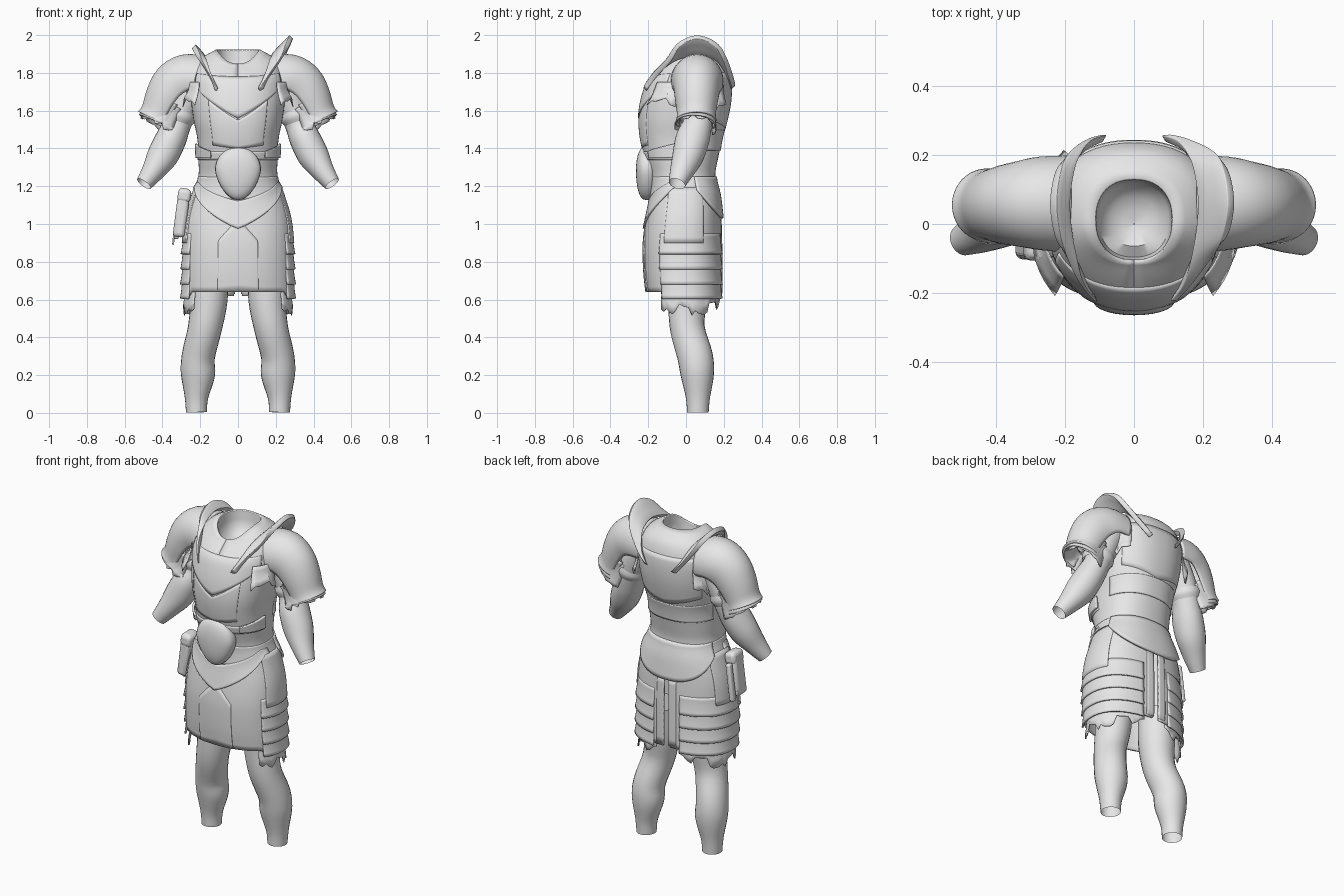
import bpy, bmesh, math, random
from mathutils import Vector

if "Cube" in bpy.data.objects:
    bpy.data.objects.remove(bpy.data.objects["Cube"])

random.seed(4)
grey = bpy.data.materials.new("plain_grey")
grey.diffuse_color = (0.8, 0.8, 0.8, 1)
grey.use_nodes = True
grey.node_tree.nodes["Principled BSDF"].inputs["Base Color"].default_value = grey.diffuse_color


def finish(name, verts, faces, thick=0, mirror=False, angle=40):
    me = bpy.data.meshes.new(name)
    me.from_pydata([tuple(v) for v in verts], [], faces)
    bm = bmesh.new()
    bm.from_mesh(me)
    bmesh.ops.recalc_face_normals(bm, faces=bm.faces)
    bm.to_mesh(me)
    bm.free()
    ob = bpy.data.objects.new(name, me)
    bpy.context.collection.objects.link(ob)
    me.materials.append(grey)
    if thick:
        m = ob.modifiers.new("thickness", 'SOLIDIFY')
        m.thickness, m.offset = thick, 0
    if mirror:
        ob.modifiers.new("mirror", 'MIRROR').use_clip = False
    bpy.ops.object.select_all(action='DESELECT')
    ob.select_set(True)
    bpy.context.view_layer.objects.active = ob
    bpy.ops.object.shade_smooth_by_angle(angle=math.radians(angle))
    return ob


def grid_faces(rows, cols, closed=False):
    return [(r * cols + c, r * cols + (c + 1) % cols,
             (r + 1) * cols + (c + 1) % cols, (r + 1) * cols + c)
            for r in range(rows - 1) for c in range(cols if closed else cols - 1)]


def spline(rows, n):
    """Smooth rows of numbers with a Catmull-Rom curve."""
    out = []
    for i in range(len(rows) - 1):
        q = [rows[max(i - 1, 0)], rows[i], rows[i + 1], rows[min(i + 2, len(rows) - 1)]]
        for k in range(n):
            t = k / n
            out.append([b + .5 * t * (c - a + t * (2 * a - 5 * b + 4 * c - d + t * (3 * (b - c) + d - a)))
                        for a, b, c, d in zip(*q)])
    return out + [list(rows[-1])]


def loft(name, sections, n=4, cols=24, arc=None, jag=0, **kw):
    """Sections are x, y, z, half depth, half width; arc in degrees makes an open shell."""
    secs = spline(sections, n)
    ctr = [Vector(s[:3]) for s in secs]
    verts = []
    for i, s in enumerate(secs):
        t = (ctr[min(i + 1, len(secs) - 1)] - ctr[max(i - 1, 0)]).normalized()
        u = Vector((0, 1, 0))
        u = (u - t * u.dot(t)).normalized()
        v = t.cross(u)
        for c in range(cols):
            a = math.radians(arc[0] + (arc[1] - arc[0]) * c / (cols - 1)) if arc else math.tau * c / cols
            p = ctr[i] + u * s[3] * math.cos(a) + v * s[4] * math.sin(a)
            if i == len(secs) - 1:
                p += t * random.uniform(-jag, jag)
            verts.append(p)
    return finish(name, verts, grid_faces(len(secs), cols, not arc), mirror=True, **kw)


# Body envelope: height, half width, front, back
PROFILE = spline([
    (.45, .285, -.19, .18), (.63, .29, -.202, .182), (.75, .288, -.216, .183), (.9, .284, -.22, .182),
    (1.03, .272, -.205, .178), (1.15, .238, -.186, .17), (1.25, .205, -.187, .15),
    (1.35, .205, -.215, .165), (1.45, .21, -.238, .188), (1.55, .23, -.246, .215),
    (1.65, .243, -.234, .234), (1.75, .245, -.203, .238), (1.82, .23, -.168, .225),
    (1.87, .195, -.138, .2), (1.9, .15, -.118, .16), (1.92, .112, -.107, .13)], 6)


def body(a, z, off=0):
    """Point on the body; 0 degrees is front, 90 is +x."""
    i = 0
    while i < len(PROFILE) - 2 and PROFILE[i + 1][0] < z:
        i += 1
    p, q = PROFILE[i], PROFILE[i + 1]
    t = (z - p[0]) / (q[0] - p[0])
    rx, yf, yb = (p[k] + (q[k] - p[k]) * t for k in (1, 2, 3))
    s, c = math.sin(math.radians(a)), math.cos(math.radians(a))
    f = lambda w: math.copysign(abs(w) ** .87, w)
    mid = (yf + yb) / 2
    dip = .075 * max(0, c) ** 2 * max(0, z - 1.75) / .17
    return Vector(((rx + off) * f(s), mid - ((yb - yf) / 2 + off) * f(c), z - dip))


def patch(name, a0, a1, lo, hi, off=.01, flare=0, thick=.01, na=32, nz=10, **kw):
    """Plate that follows the body between two angles and two height rules."""
    lo_f = lo if callable(lo) else lambda a: lo
    hi_f = hi if callable(hi) else lambda a: hi
    angs = [a0 + (a1 - a0) * i / na for i in range(na + 1)]
    ends = [(lo_f(a), hi_f(a)) for a in angs]
    verts = [body(a, h + (l - h) * j / nz, off + flare * (j / nz) ** 2)
             for j in range(nz + 1) for a, (l, h) in zip(angs, ends)]
    return finish(name, verts, grid_faces(nz + 1, na + 1), thick, **kw)


def torn(base, amp):
    return lambda a: base + random.uniform(0, amp)


# Torso, neck hollow and skirt
patch("torso", 0, 360, 1.12, 1.92, off=0, na=56, nz=44)
neck = []
for k, z in ((1, 1.92), (.96, 1.87), (.9, 1.82), (.6, 1.785), (.3, 1.77), (.01, 1.765)):
    for c in range(36):
        p = body(c * 10, 1.92)
        drop = (1.92 - p.z) * max(0, k - .6) / .4
        neck.append((p.x * k, p.y * k, z - drop))
finish("neck_hollow", neck, grid_faces(6, 36, True))
patch("skirt", -177, 177, lambda a: .64 if abs(a) < 60 else .62, 1.22, off=0, na=64, nz=20, thick=.012)
patch("skirt_front_panel", -18, 18, .642, lambda a: 1.02 - .006 * abs(a), off=.004, flare=.004)

# Waist aprons, belt and belly plate
patch("front_apron", -85, 85, lambda a: .975 + .215 * min(1, abs(a) / 75),
      lambda a: 1.12 + .1 * min(1, abs(a) / 70), off=.003, flare=.007, thick=.014)
patch("back_apron", 108, 252, lambda a: 1.03 + .15 * ((a - 180) / 72) ** 2, 1.25,
      off=.006, flare=.008, thick=.016)
patch("waist_wrap", 0, 360, lambda a: 1.17 - .04 * math.cos(math.radians(a)), 1.25, off=.002, na=48)
patch("belt", -84, 84, 1.34, 1.385, off=.004, thick=.012, na=48, nz=4)
patch("belt_flap", 38, 84, 1.35, lambda a: 1.385 + .04 * (a - 38) / 46, off=.016, thick=.012, mirror=True)
bm = bmesh.new()
bmesh.ops.create_uvsphere(bm, u_segments=28, v_segments=18, radius=1)
for v in bm.verts:
    x, y, z = v.co
    low = max(0, -z)
    v.co = (.122 * x * (1 - .2 * low), -.207 + .058 * math.copysign(abs(y) ** .7, y),
            1.285 + (.158 if z < 0 else .125) * z)
bm.verts.index_update()
finish("belly_plate", [v.co.copy() for v in bm.verts], [[v.index for v in f.verts] for f in bm.faces])
bm.free()

# Breast and back armour
patch("chest_yoke", -62, 62, lambda a: 1.56 + .15 * min(1, abs(a) / 55), 1.8, off=.004)
patch("breast_centre", -36, 36, lambda a: 1.4 + .0005 * abs(a), lambda a: 1.55 + .003 * abs(a), off=.001)
patch("back_plate", 125, 235, lambda a: 1.5 + .05 * abs(a - 180) / 55, 1.8, off=.001)
patch("lower_back_plate", 105, 255, 1.39, 1.5, off=0, flare=.006)

# Layered thigh lames, hip pads, torn underskirt
for i, (lo, hi) in enumerate(((.605, .71), (.68, .79), (.76, .87), (.84, .95))):
    patch("thigh_lame_%d" % (i + 1), 58, 166, lo, hi, off=.002, flare=.011, thick=.01, nz=6, mirror=True)
patch("hip_pad", 66, 118, .9, 1.19, off=.004, flare=.004, thick=.012, mirror=True)
patch("torn_hem", 52, 168, lambda a: .52 + .04 * abs(a - 100) / 60 + random.uniform(-.02, .05), .67,
      off=-.012, flare=.012, thick=.006, na=22, nz=3, mirror=True, angle=25)
patch("back_slit_trim", 170, 178, .63, 1.04, off=.005, na=4, mirror=True)

# Legs and arms, open at the ends
loft("legs", [(.16, .015, .78, .11, .11), (.155, .008, .6, .103, .1), (.175, .007, .45, .092, .09),
              (.21, .048, .3, .094, .088), (.212, .06, .2, .088, .09),
              (.22, .063, .08, .064, .062), (.22, .063, .003, .057, .055)])
loft("arms", [(.22, .06, 1.76, .09, .085), (.285, .065, 1.63, .085, .08), (.322, .06, 1.53, .078, .074),
              (.355, .035, 1.45, .09, .082), (.4, .01, 1.36, .083, .082),
              (.45, -.022, 1.28, .064, .061), (.498, -.048, 1.213, .045, .044)])
loft("sleeve_cuffs", [(.3, .064, 1.6, .088, .083), (.312, .062, 1.57, .094, .088),
                      (.322, .06, 1.54, .083, .077)], n=3)

# Shoulder shells with flared lower lames and torn edges
loft("shoulder_shells", [(.19, .058, 1.755, .135, .13), (.27, .06, 1.755, .13, .138), (.33, .058, 1.72, .118, .132),
                         (.375, .056, 1.66, .108, .115), (.412, .055, 1.585, .097, .098),
                         (.428, .055, 1.55, .1, .105)],
     arc=(-20, 200), cols=28, thick=.012)
loft("shoulder_lower_lames", [(.36, .056, 1.65, .098, .1), (.395, .055, 1.58, .095, .1), (.418, .052, 1.53, .104, .114)],
     arc=(-25, 205), cols=28, thick=.01)
loft("torn_sleeves", [(.345, .056, 1.63, .093, .09), (.382, .055, 1.56, .095, .097), (.408, .051, 1.515, .11, .115)],
     arc=(-35, 215), cols=20, jag=.016, thick=.005, angle=25)
patch("armpit_rag_front", 48, 82, torn(1.62, .05), 1.75, off=.02, flare=.035, thick=.005, na=6, nz=4,
      mirror=True, angle=25)
patch("armpit_rag_back", 104, 138, torn(1.58, .06), 1.75, off=.01, flare=.035, thick=.005, na=6, nz=4,
      mirror=True, angle=25)

# Shoulder straps rising into guards, tall on one side and low on the other
INNER = [(.11, -.215, 1.71), (.14, -.17, 1.785), (.162, -.115, 1.84), (.185, -.04, 1.88), (.195, .06, 1.9),
         (.182, .15, 1.88), (.16, .195, 1.84), (.13, .23, 1.78), (.085, .248, 1.72)]
OUTER = [(.13, -.215, 1.725), (.172, -.16, 1.795), (.225, -.09, 1.87), (.265, -.035, 1.953), (.282, .06, 1.99),
         (.268, .155, 1.953), (.235, .203, 1.88), (.165, .235, 1.79), (.11, .252, 1.735)]
for name, side, f in (("tall_shoulder_guard", 1, 1), ("low_shoulder_guard", -1, .45)):
    ins, outs = spline(INNER, 5), spline(OUTER, 5)
    verts = [(side * (a[0] + (b[0] - a[0]) * f * k / 3), a[1] + (b[1] - a[1]) * f * k / 3,
              a[2] + (b[2] - a[2]) * f * k / 3) for k in range(4) for a, b in zip(ins, outs)]
    guard = finish(name, verts, grid_faces(4, len(ins)), thick=.028)
    bev = guard.modifiers.new("round", 'BEVEL')
    bev.width, bev.segments = .008, 2


# Hip pouch and small sheath
def box(name, loc, size, tilt, bevel):
    v = [(x * size[0] / 2, y * size[1] / 2, z * size[2] / 2) for x in (-1, 1) for y in (-1, 1) for z in (-1, 1)]
    f = [(0, 1, 3, 2), (4, 6, 7, 5), (0, 4, 5, 1), (2, 3, 7, 6), (0, 2, 6, 4), (1, 5, 7, 3)]
    ob = finish(name, v, f)
    ob.location, ob.rotation_euler = loc, (0, tilt, 0)
    m = ob.modifiers.new("round", 'BEVEL')
    m.width, m.segments = bevel, 3


box("hip_pouch", (-.298, -.055, 1.06), (.064, .095, .26), .13, .02)
box("pouch_flap", (-.284, -.055, 1.15), (.07, .102, .07), .13, .02)
box("small_sheath", (-.315, .02, 1.03), (.03, .035, .22), .13, .01)
box("sheath_tip", (-.34, -.02, .93), (.01, .02, .08), .1, .003)
